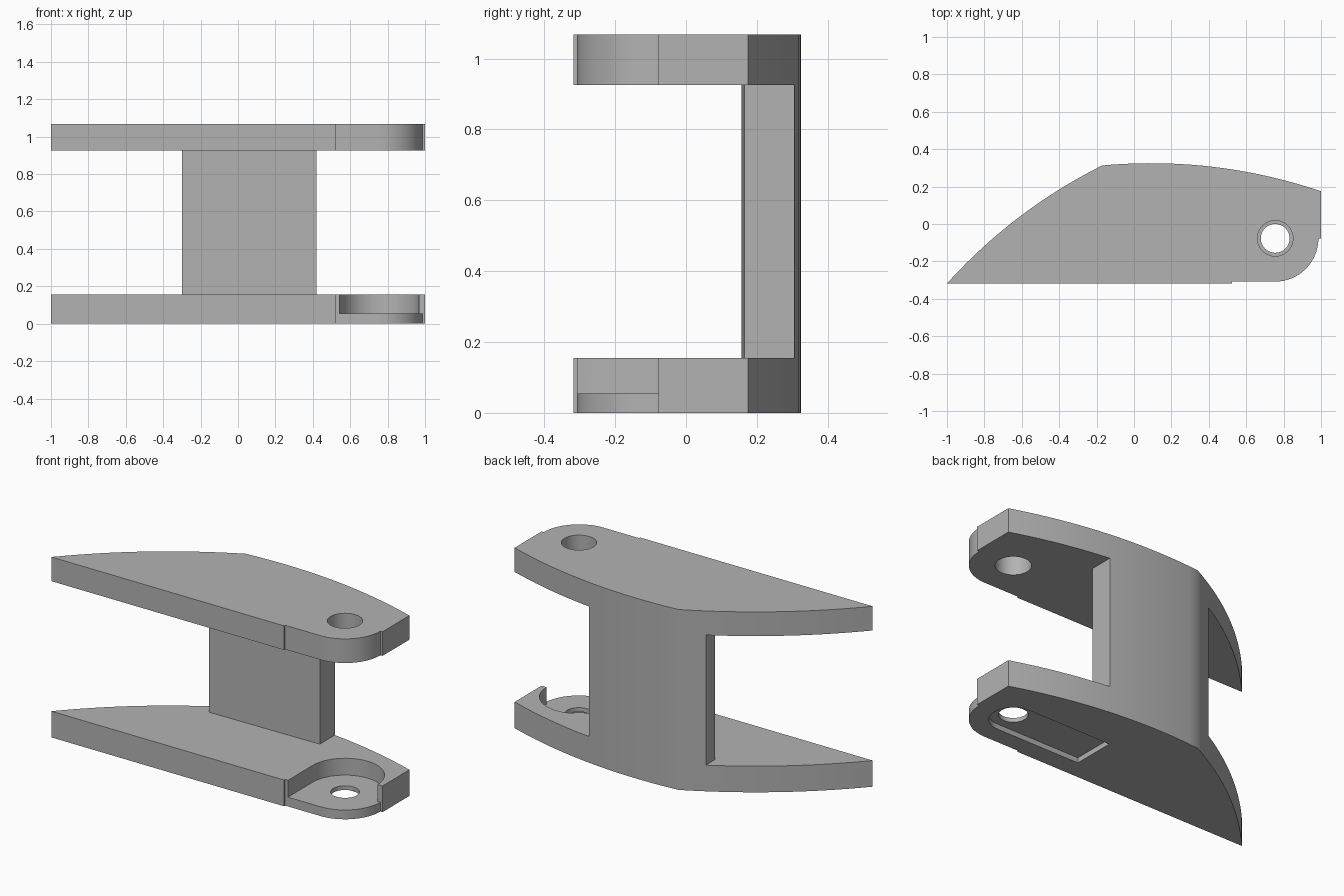
import bpy, bmesh, math
from mathutils import Vector

cube = bpy.data.objects.get("Cube")
if cube:
    bpy.data.objects.remove(cube)

TOP = 1.068                      # overall height
LOW, HIGH = 0.155, 0.925         # facing surfaces of the two plates
PIN = Vector((0.755, -0.077))    # pin axis

grey = bpy.data.materials.new("satin grey")
grey.use_nodes = True
COLOUR = (0.45, 0.45, 0.45, 1)
grey.diffuse_color = COLOUR
grey.node_tree.nodes["Principled BSDF"].inputs["Base Color"].default_value = COLOUR


def arc(centre, radius, start, end, steps):
    """Points on a circle, angles in degrees."""
    angles = [math.radians(start + (end - start) * i / steps) for i in range(steps + 1)]
    return [(centre[0] + radius * math.cos(a), centre[1] + radius * math.sin(a)) for a in angles]


def bow(a, b, sag, steps):
    """Points on a shallow curve from a to b, bulging to the right of travel."""
    a, b = Vector(a), Vector(b)
    along = b - a
    side = Vector((along.y, -along.x)).normalized()
    return [tuple(a + along * t + side * sag * 4 * t * (1 - t))
            for t in (i / steps for i in range(steps + 1))]


def prism(name, points, z0, z1):
    """Closed outline extruded between two heights."""
    bm = bmesh.new()
    face = bm.faces.new([bm.verts.new((x, y, z0)) for x, y in points])
    top = bmesh.ops.extrude_face_region(bm, geom=[face])["geom"]
    bmesh.ops.translate(bm, vec=(0, 0, z1 - z0),
                        verts=[v for v in top if isinstance(v, bmesh.types.BMVert)])
    bmesh.ops.recalc_face_normals(bm, faces=bm.faces)
    mesh = bpy.data.meshes.new(name)
    bm.to_mesh(mesh)
    bm.free()
    mesh.materials.append(grey)
    obj = bpy.data.objects.new(name, mesh)
    bpy.context.collection.objects.link(obj)
    return obj


def cut(body, name, points, z0, z1):
    """Subtract a prism from the body."""
    cutter = prism(name, points, z0, z1)
    cutter.hide_render = True
    mod = body.modifiers.new(name, 'BOOLEAN')
    mod.operation, mod.solver, mod.object = 'DIFFERENCE', 'EXACT', cutter
    bpy.context.view_layer.objects.active = body
    bpy.ops.object.modifier_apply(modifier=mod.name)
    bpy.data.objects.remove(cutter)


# Full-height body: straight front, rounded pin end, two bowed back curves
peak = (-0.17, 0.313)
outline = [(-1, -0.318), (0.525, -0.318), (0.525, -0.308)]
outline += arc(PIN, 0.231, -90, 0, 16)
outline += [(1, PIN.y)]
outline += bow((1, 0.175), peak, 0.062, 20)
outline += bow(peak, (-1, -0.318), 0.049, 20)[1:-1]
body = prism("clevis_bracket", outline, 0, TOP)

# Open gap between the plates, leaving the connecting web at the back
cut(body, "gap", [(-1.2, -0.6), (1.2, -0.6), (1.2, 0.6), (0.42, 0.6), (0.42, 0.165),
                  (-0.3, 0.157), (-0.3, 0.6), (-1.2, 0.6)], LOW, HIGH)

# Upper pin hole, and smaller lower pin hole
cut(body, "upper_hole", arc(PIN, 0.095, 0, 360, 48)[:-1], HIGH - 0.1, TOP + 0.1)
cut(body, "lower_hole", arc(PIN, 0.077, 0, 360, 48)[:-1], -0.1, LOW + 0.1)

# Round-backed seat in the lower plate, open to the front
seat = arc(PIN, 0.212, 0, 180, 32)
seat += [(PIN.x - 0.212, -0.6), (1.2, -0.6), (1.2, PIN.y)]
cut(body, "seat", seat, 0.055, LOW + 0.1)

# Shallow slot under the lower plate
slot = arc(PIN, 0.127, -90, 90, 24)
slot += [(0.21, PIN.y + 0.127), (0.21, PIN.y - 0.127)]
cut(body, "slot", slot, -0.1, 0.03)

# Smooth curves, sharp corners
bpy.ops.object.select_all(action='DESELECT')
body.select_set(True)
bpy.context.view_layer.objects.active = body
bpy.ops.object.shade_smooth_by_angle(angle=math.radians(25))
